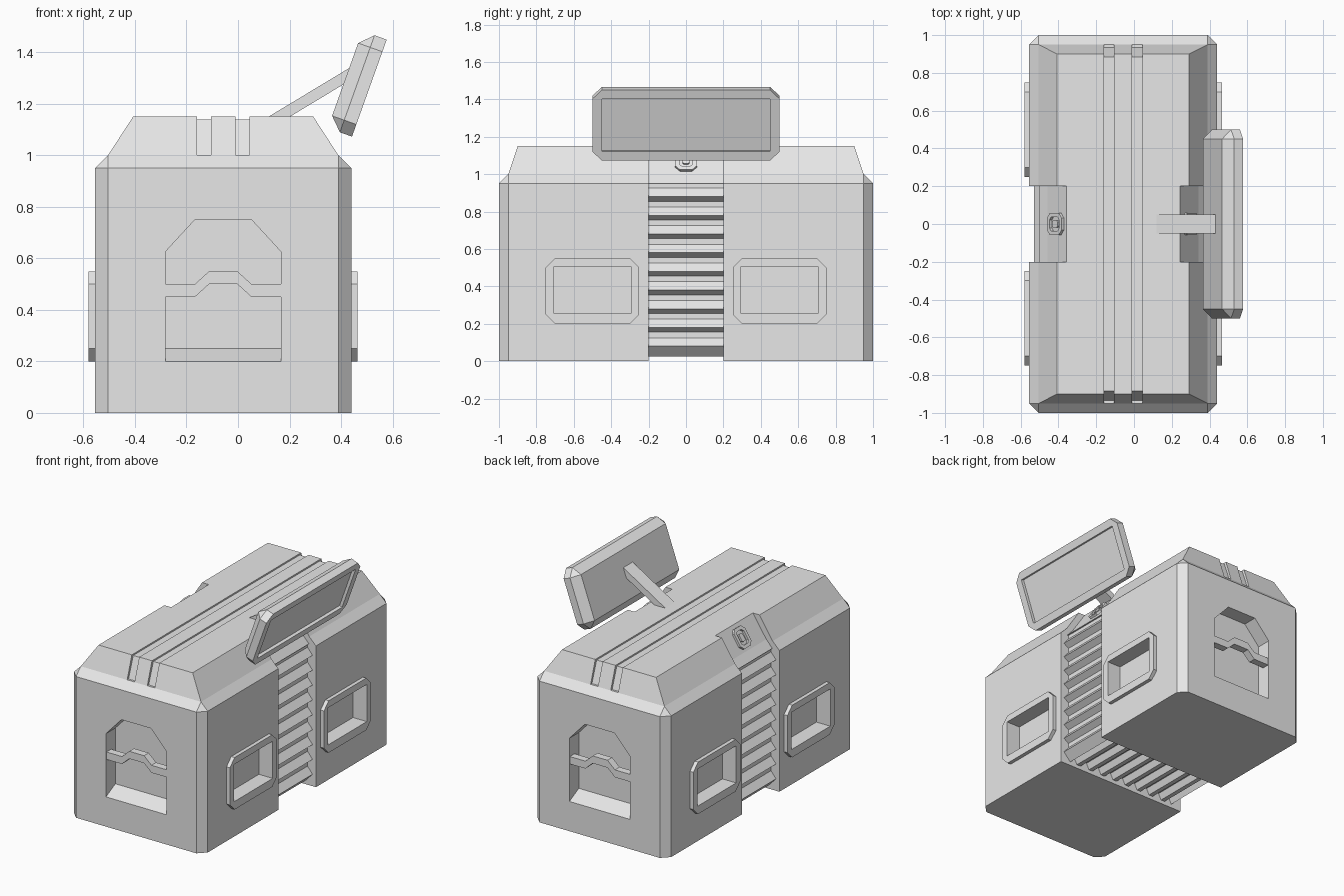
import bpy, bmesh, math
from mathutils import Matrix, Vector

if "Cube" in bpy.data.objects:
    bpy.data.objects.remove(bpy.data.objects["Cube"], do_unlink=True)

mat = bpy.data.materials.new("plain_grey")
mat.use_nodes = True
GREY = (0.8, 0.8, 0.8, 1)
mat.diffuse_color = GREY
mat.node_tree.nodes["Principled BSDF"].inputs["Base Color"].default_value = GREY

CX, HALF = -0.0575, 0.4975     # body centre and half width


def loft(name, rings):
    """Closed solid through rings that share one vertex count."""
    bm = bmesh.new()
    loops = [[bm.verts.new(p) for p in ring] for ring in rings]
    n = len(rings[0])
    for a, b in zip(loops, loops[1:]):
        for i in range(n):
            j = (i + 1) % n
            bm.faces.new((a[i], a[j], b[j], b[i]))
    bm.faces.new(loops[0])
    bm.faces.new(loops[-1])
    bmesh.ops.remove_doubles(bm, verts=bm.verts, dist=1e-5)
    bmesh.ops.recalc_face_normals(bm, faces=bm.faces)
    mesh = bpy.data.meshes.new(name)
    bm.to_mesh(mesh)
    bm.free()
    mesh.materials.append(mat)
    obj = bpy.data.objects.new(name, mesh)
    bpy.context.collection.objects.link(obj)
    return obj


def prism(name, pts, axis, a, b):
    """Extrude a (y, z) profile along x, or an (x, z) profile along y."""
    def place(p, t):
        return (t, p[0], p[1]) if axis == "x" else (p[0], t, p[1])
    return loft(name, [[place(p, t) for p in pts] for t in (a, b)])


def octagon(w, h, c):
    """Rectangle of half sizes w, h with corners cut by c."""
    return [(w, c - h), (w, h - c), (w - c, h), (c - w, h),
            (-w, h - c), (-w, c - h), (c - w, -h), (w - c, -h)]


def cut(obj, cutters):
    for c in cutters:
        m = obj.modifiers.new("cut", "BOOLEAN")
        m.operation, m.solver, m.object = "DIFFERENCE", "EXACT", c
    bpy.context.view_layer.update()
    done = obj.evaluated_get(bpy.context.evaluated_depsgraph_get())
    mesh = bpy.data.meshes.new_from_object(done)
    obj.modifiers.clear()
    obj.data = mesh


def discard(objs):
    for o in objs:
        bpy.data.objects.remove(o, do_unlink=True)


# Body: upright bevelled box with a chamfered, tapering lid
levels = [(HALF, 1, 0.05, 0), (HALF, 1, 0.05, 0.95),
          (HALF - 0.05, 0.95, 0, 1), (0.35, 0.9, 0, 1.15)]
body = loft("body", [[(CX + x, y, z) for x, y in octagon(w, h, c)]
                     for w, h, c, z in levels])
cutters = []

# Ribbed belt around the middle: one half profile, mirrored
INNER, OUTER = 0.435, 0.4725
path = [(0.3, 1.3), (0.3, 1.15), (0.4, 1), (0.445, 0.95)]
for k in range(9):
    z = 0.95 - 0.1 * k
    path += [(INNER, z), (INNER, z - 0.025), (OUTER, z - 0.07)]
    if k < 8:
        path.append((INNER, z - 0.095))
path += [(0.42, 0.025), (0.4, 0.065)]
for k in range(4):
    h = 0.35 - 0.1 * k
    path += [(h + 0.035, 0.065), (h + 0.015, 0.025),
             (h - 0.015, 0.025), (h - 0.035, 0.065)]
belt = [(CX - h, z) for h, z in path] + [(CX + h, z) for h, z in reversed(path)]
belt += [(0.7, 1.3), (0.7, -0.1), (-0.8, -0.1), (-0.8, 1.3)]
cutters.append(prism("belt_cutter", belt, "y", -0.2, 0.2))

# Twin grooves over the lid and down its ends
half = [(0.885, 1.14), (0.935, 1.001), (1.1, 1.001), (1.1, 1.3)]
groove = [(-y, z) for y, z in reversed(half)] + half
for x in (-0.16, -0.01):
    cutters.append(prism("groove_cutter", groove, "x", x, x + 0.055))

# Arched end niches, each with a sill and a stepped grip
arch = [(-0.225, 0.2), (0.225, 0.2), (0.225, 0.625),
        (0.11, 0.75), (-0.11, 0.75), (-0.225, 0.625)]
arch = [(CX + x, z) for x, z in arch]
top = [(-0.23, 0.5), (-0.11, 0.5), (-0.055, 0.55),
       (0.055, 0.55), (0.11, 0.5), (0.23, 0.5)]
grip = [(CX + x, z) for x, z in top]
grip += [(x, z - 0.05) for x, z in reversed(grip)]
for s, end in ((-1, "front"), (1, "back")):
    cutters.append(prism("niche_cutter", arch, "y", s * 0.9, s * 1.1))
    prism(end + "_grip", grip, "y", s * 0.945, s * 0.995)
    sill = [(s, 0.2), (s * 0.89, 0.255), (s * 0.89, 0.19)]
    prism(end + "_sill", sill, "x", CX - 0.226, CX + 0.226)

# Side handle frames around deep rectangular pockets
for s, side in ((-1, "right"), (1, "left")):
    for t, end in ((-1, "front"), (1, "back")):
        pocket = [(t * 0.5 + y, 0.38 + z) for y, z in octagon(0.205, 0.125, 0)[::2]]
        pocket_cutter = prism("pocket_cutter", pocket, "x",
                              CX + s * 0.42, CX + s * 0.7)
        cutters.append(pocket_cutter)
        rim = [(t * 0.5 + y, 0.375 + z) for y, z in octagon(0.25, 0.175, 0.05)]
        frame = prism(f"{end}_{side}_handle_frame", rim, "x",
                      CX + s * 0.48, CX + s * 0.5225)
        cut(frame, [pocket_cutter])

cut(body, cutters)
discard(cutters)

# Latches on the sloped belt panels: a ring with a small knob
for s, side in ((-1, "right"), (1, "left")):
    normal = Vector((s * 0.15, 0, 0.1)).normalized()
    across = Vector((0, s, 0))
    rot = Matrix((across, normal.cross(across), normal)).transposed().to_4x4()
    spot = Matrix.Translation((CX + s * 0.352, 0, 1.072)) @ rot

    def plate(name, w, h, c, a, b):
        o = loft(name, [[(x, y, z) for x, y in octagon(w, h, c)] for z in (a, b)])
        o.matrix_world = spot
        return o
    ring = plate(side + "_latch_ring", 0.058, 0.068, 0.025, -0.005, 0.015)
    hole = plate("latch_cutter", 0.036, 0.046, 0.015, -0.02, 0.03)
    cut(ring, [hole])
    discard([hole])
    plate(side + "_latch_knob", 0.018, 0.026, 0.008, -0.005, 0.012)

# Tilted display panel with a chamfered back and a recessed face
tilt = math.radians(19.7)
up = Vector((math.sin(tilt), 0, math.cos(tilt)))
out = Vector((math.cos(tilt), 0, -math.sin(tilt)))
pose = Matrix.Translation((0.463, 0, 1.278)) @ Matrix(
    (Vector((0, 1, 0)), up, out)).transposed().to_4x4()
shell = [(0.45, 0.15, 0, -0.05), (0.5, 0.2, 0.05, 0), (0.5, 0.2, 0.05, 0.05)]
panel = loft("display_panel", [[(x, y, z) for x, y in octagon(w, h, c)]
                               for w, h, c, z in shell])
face = loft("face_cutter", [[(x, y, z) for x, y in octagon(0.45, 0.15, 0)[::2]]
                            for z in (0.03, 0.1)])
panel.matrix_world = face.matrix_world = pose
cut(panel, [face])
discard([face])

# Arm from the lid to the panel
prism("panel_arm", [(0.1, 1.139), (0.44, 1.344), (0.415, 1.279), (0.183, 1.139)],
      "y", -0.05, 0.05)
